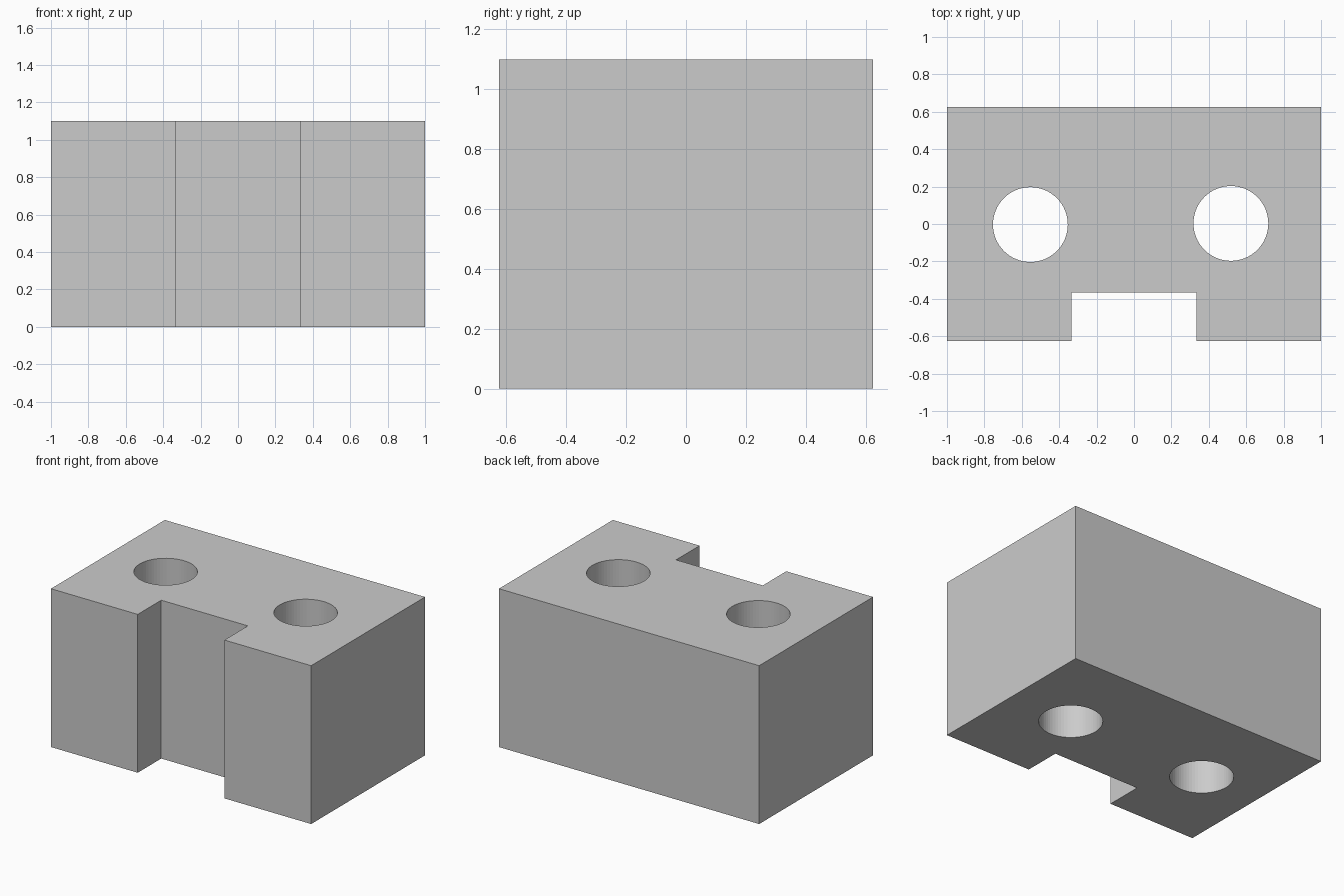
import bpy
import bmesh

if "Cube" in bpy.data.objects:
    bpy.data.objects.remove(bpy.data.objects["Cube"])

HEIGHT = 1.10
HALF_X, HALF_Y = 1.0, 0.625
SLOT_X, SLOT_Y = 0.333, -0.367
HOLE_RADIUS = 0.2
HOLES = [(-0.554, -0.003), (0.518, 0.003)]

# Notched block: half outline mirrored in x, extruded upwards
half = [(SLOT_X, SLOT_Y), (SLOT_X, -HALF_Y), (HALF_X, -HALF_Y), (HALF_X, HALF_Y)]
outline = half + [(-x, y) for x, y in reversed(half)]
bm = bmesh.new()
base = bm.faces.new([bm.verts.new((x, y, 0)) for x, y in outline])
top = bmesh.ops.extrude_face_region(bm, geom=[base], use_keep_orig=True)
bmesh.ops.translate(bm, vec=(0, 0, HEIGHT),
                    verts=[v for v in top["geom"] if isinstance(v, bmesh.types.BMVert)])
bmesh.ops.recalc_face_normals(bm, faces=bm.faces)
mesh = bpy.data.meshes.new("notched_block")
bm.to_mesh(mesh)
bm.free()
block = bpy.data.objects.new("notched_block", mesh)
bpy.context.collection.objects.link(block)


# Vertical through hole, cut and applied
def drill(x, y):
    bpy.ops.mesh.primitive_cylinder_add(vertices=64, radius=HOLE_RADIUS, depth=HEIGHT + 0.4,
                                        location=(x, y, HEIGHT / 2))
    cutter = bpy.context.object
    cutter.name = "hole_cutter"
    cutter.hide_render = True
    cut = block.modifiers.new("hole", "BOOLEAN")
    cut.operation = "DIFFERENCE"
    cut.solver = "EXACT"
    cut.object = cutter
    bpy.context.view_layer.objects.active = block
    bpy.ops.object.modifier_apply(modifier=cut.name)
    bpy.data.objects.remove(cutter, do_unlink=True)


for x, y in HOLES:
    drill(x, y)
